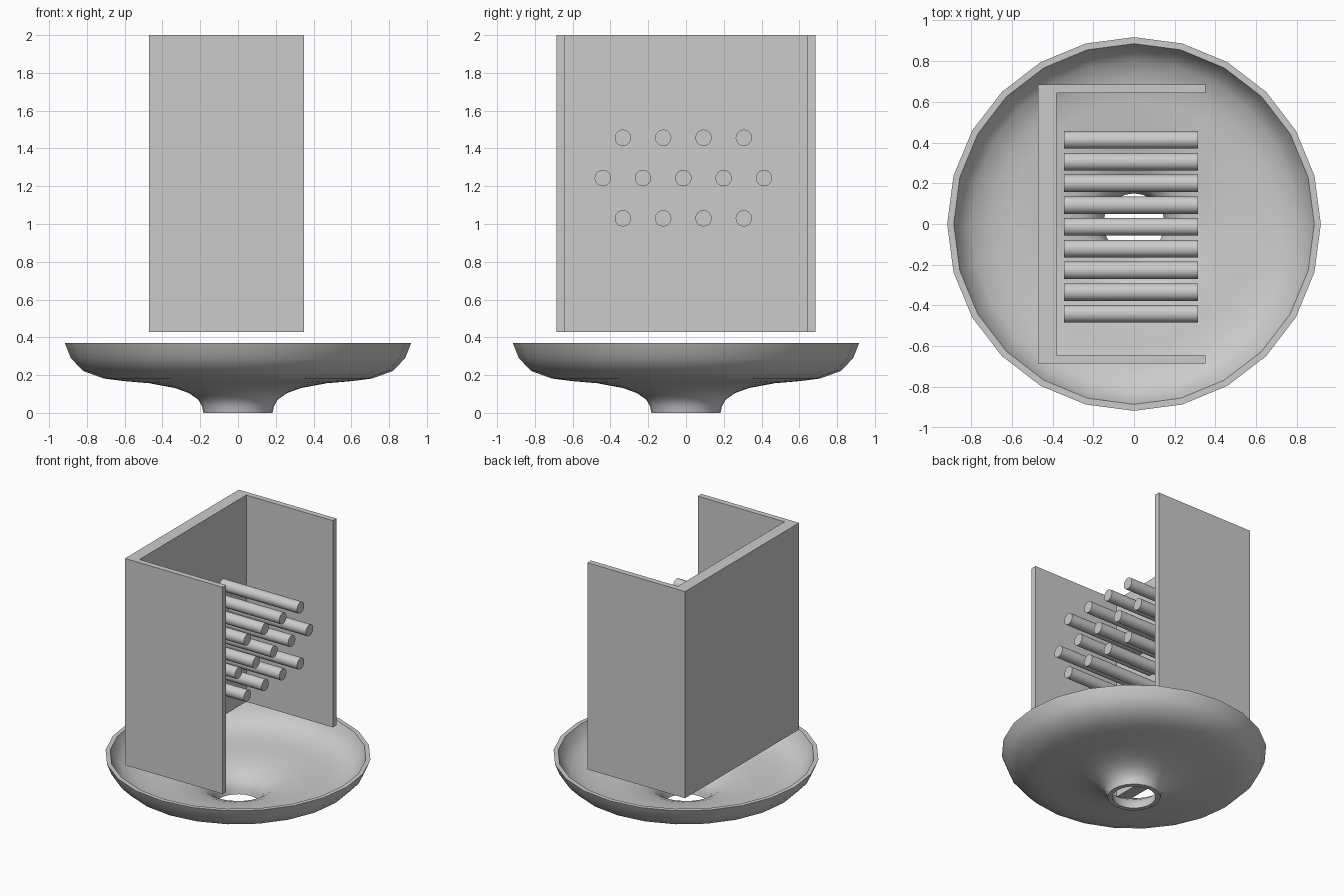
import bpy, bmesh, math
from mathutils import Matrix

cube = bpy.data.objects.get("Cube")
if cube:
    bpy.data.objects.remove(cube, do_unlink=True)

grey = bpy.data.materials.new("plain_grey")
grey.use_nodes = True
colour = (0.6, 0.6, 0.6, 1)
grey.diffuse_color = colour
grey.node_tree.nodes["Principled BSDF"].inputs["Base Color"].default_value = colour


def finish(name, bm, smooth=False):
    bmesh.ops.recalc_face_normals(bm, faces=bm.faces[:])
    mesh = bpy.data.meshes.new(name)
    bm.to_mesh(mesh)
    bm.free()
    mesh.materials.append(grey)
    obj = bpy.data.objects.new(name, mesh)
    bpy.context.collection.objects.link(obj)
    if smooth:
        bpy.ops.object.select_all(action="DESELECT")
        obj.select_set(True)
        bpy.context.view_layer.objects.active = obj
        bpy.ops.object.shade_smooth_by_angle(angle=math.radians(40))
    return obj


# Dish: closed wall profile, spun around the centre, open at the foot
outer = [(0.183, 0), (0.19, 0.035), (0.21, 0.07), (0.26, 0.105), (0.335, 0.132),
         (0.47, 0.157), (0.6, 0.168), (0.71, 0.182), (0.82, 0.222),
         (0.885, 0.29), (0.917, 0.37)]
inner = [(0.885, 0.37), (0.857, 0.305), (0.8, 0.248), (0.7, 0.212), (0.6, 0.198),
         (0.465, 0.187), (0.325, 0.162), (0.24, 0.13), (0.18, 0.085),
         (0.158, 0.04), (0.15, 0)]
bm = bmesh.new()
ring = [bm.verts.new((0, r, z)) for r, z in outer + inner]
edges = [bm.edges.new((ring[i - 1], ring[i])) for i in range(len(ring))]
bmesh.ops.spin(bm, geom=ring + edges, cent=(0, 0, 0), axis=(0, 0, 1),
               angle=math.tau, steps=24, use_merge=True)
bmesh.ops.remove_doubles(bm, verts=bm.verts[:], dist=0.0001)
finish("dish", bm, smooth=True)

# Three-sided screen: U-shaped plan extruded upwards
bottom, top = 0.427, 2.0
half = [(0.35, 0.685), (0.35, 0.642), (-0.38, 0.642)]
plan = half + [(x, -y) for x, y in reversed(half)]
plan += [(-0.472, -0.685), (-0.472, 0.685)]
bm = bmesh.new()
base = bm.faces.new([bm.verts.new((x, y, bottom)) for x, y in plan])
raised = bmesh.ops.extrude_face_region(bm, geom=[base])["geom"]
bmesh.ops.translate(bm, vec=(0, 0, top - bottom),
                    verts=[v for v in raised if isinstance(v, bmesh.types.BMVert)])
finish("screen", bm)

# Rods: three staggered rows
spacing = 0.2133
for row, count in enumerate((4, 5, 4)):
    for i in range(count):
        y = (i - (count - 1) / 2) * spacing - 0.014
        z = 1.03 + row * spacing
        bm = bmesh.new()
        place = Matrix.Translation((-0.015, y, z)) @ Matrix.Rotation(math.pi / 2, 4, "Y")
        bmesh.ops.create_cone(bm, cap_ends=True, segments=32, radius1=0.043,
                              radius2=0.043, depth=0.656, matrix=place)
        finish(f"rod_{row + 1}_{i + 1}", bm, smooth=True)
